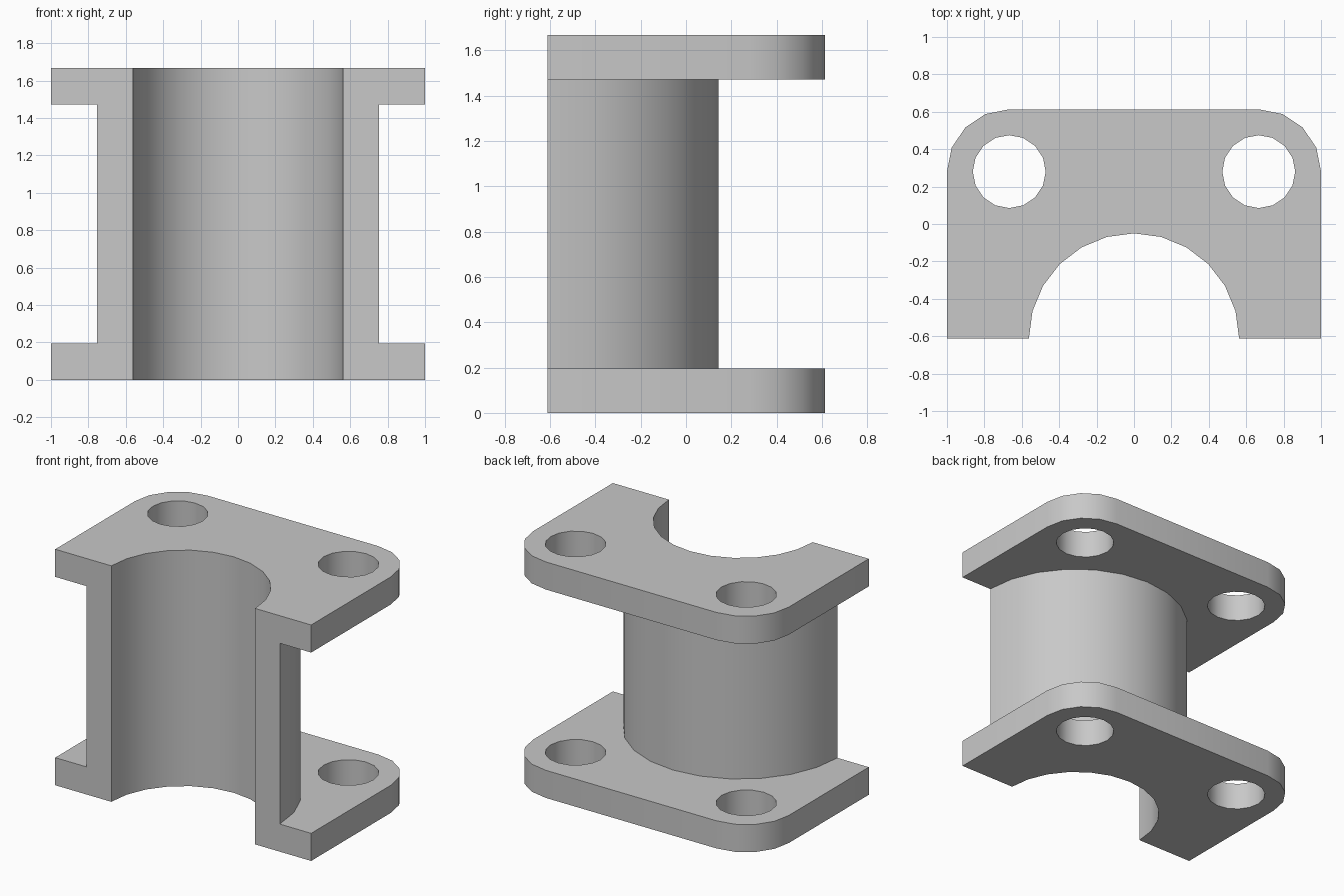
import bpy
import bmesh
from math import cos, sin, pi, radians

cube = bpy.data.objects.get("Cube")
if cube:
    bpy.data.objects.remove(cube, do_unlink=True)

HEIGHT, FLANGE = 1.667, 0.195       # overall height, flange thickness
FRONT = -0.612                      # split plane, also the sleeve axis
BORE, SLEEVE = 0.562, 0.755         # inner and outer sleeve radius
HOLE_X, HOLE_Y, HOLE_R, CORNER_R = 0.667, 0.28, 0.195, 0.333


def arc(cx, cy, r, start, end, steps):
    """Points along an arc, angles in degrees."""
    angles = [radians(start + (end - start) * i / steps) for i in range(steps + 1)]
    return [(cx + r * cos(a), cy + r * sin(a)) for a in angles]


bm = bmesh.new()


def fill(loops, z):
    """Flat face bounded by the first loop, with the others as holes."""
    edges = []
    for loop in loops:
        verts = [bm.verts.new((x, y, z)) for x, y in loop]
        edges += [bm.edges.new((v, verts[(i + 1) % len(verts)])) for i, v in enumerate(verts)]
    bmesh.ops.triangle_fill(bm, edges=edges, use_beauty=True, normal=(0, 0, 1))


def wall(path, z0, z1):
    """Upright strip of quads along a path."""
    low = [bm.verts.new((x, y, z0)) for x, y in path]
    high = [bm.verts.new((x, y, z1)) for x, y in path]
    for i in range(len(path) - 1):
        bm.faces.new((low[i], low[i + 1], high[i + 1], high[i]))


# Profiles: rounded flange edge, sleeve arcs and bolt holes
rim = ([(1, FRONT)] + arc(HOLE_X, HOLE_Y, CORNER_R, 0, 90, 4)
       + arc(-HOLE_X, HOLE_Y, CORNER_R, 90, 180, 4) + [(-1, FRONT)])
bore = arc(0, FRONT, BORE, 180, 0, 12)
sleeve = arc(0, FRONT, SLEEVE, 180, 0, 12)
holes = [arc(s * HOLE_X, HOLE_Y, HOLE_R, 0, 360, 16) for s in (-1, 1)]
hole_loops = [h[:-1] for h in holes]

# Bore through the full height, sleeve outside between the flanges
wall(bore, 0, HEIGHT)
wall(sleeve, FLANGE, HEIGHT - FLANGE)

# Flanges: outer face, inner face around the sleeve, rim and hole walls
for z_out, z_in in ((0, FLANGE), (HEIGHT, HEIGHT - FLANGE)):
    fill([rim + bore] + hole_loops, z_out)
    fill([rim + sleeve] + hole_loops, z_in)
    for path in [rim] + holes:
        wall(path, z_out, z_in)

# Flat C-shaped split faces at the front
for s in (-1, 1):
    outline = [(BORE, 0), (1, 0), (1, FLANGE), (SLEEVE, FLANGE),
               (SLEEVE, HEIGHT - FLANGE), (1, HEIGHT - FLANGE), (1, HEIGHT), (BORE, HEIGHT)]
    bm.faces.new([bm.verts.new((s * x, FRONT, z)) for x, z in outline])

bmesh.ops.remove_doubles(bm, verts=bm.verts[:], dist=0.0005)
bmesh.ops.recalc_face_normals(bm, faces=bm.faces[:])
mesh = bpy.data.meshes.new("flanged_half_sleeve")
bm.to_mesh(mesh)
bm.free()

# Plain grey metal
grey = bpy.data.materials.new("light grey")
grey.use_nodes = True
colour = (0.58, 0.58, 0.58, 1)
grey.diffuse_color = colour
grey.node_tree.nodes["Principled BSDF"].inputs["Base Color"].default_value = colour
mesh.materials.append(grey)

bracket = bpy.data.objects.new("flanged_half_sleeve", mesh)
bpy.context.collection.objects.link(bracket)
bpy.ops.object.select_all(action="DESELECT")
bracket.select_set(True)
bpy.context.view_layer.objects.active = bracket
bpy.ops.object.shade_smooth_by_angle(angle=radians(30))
